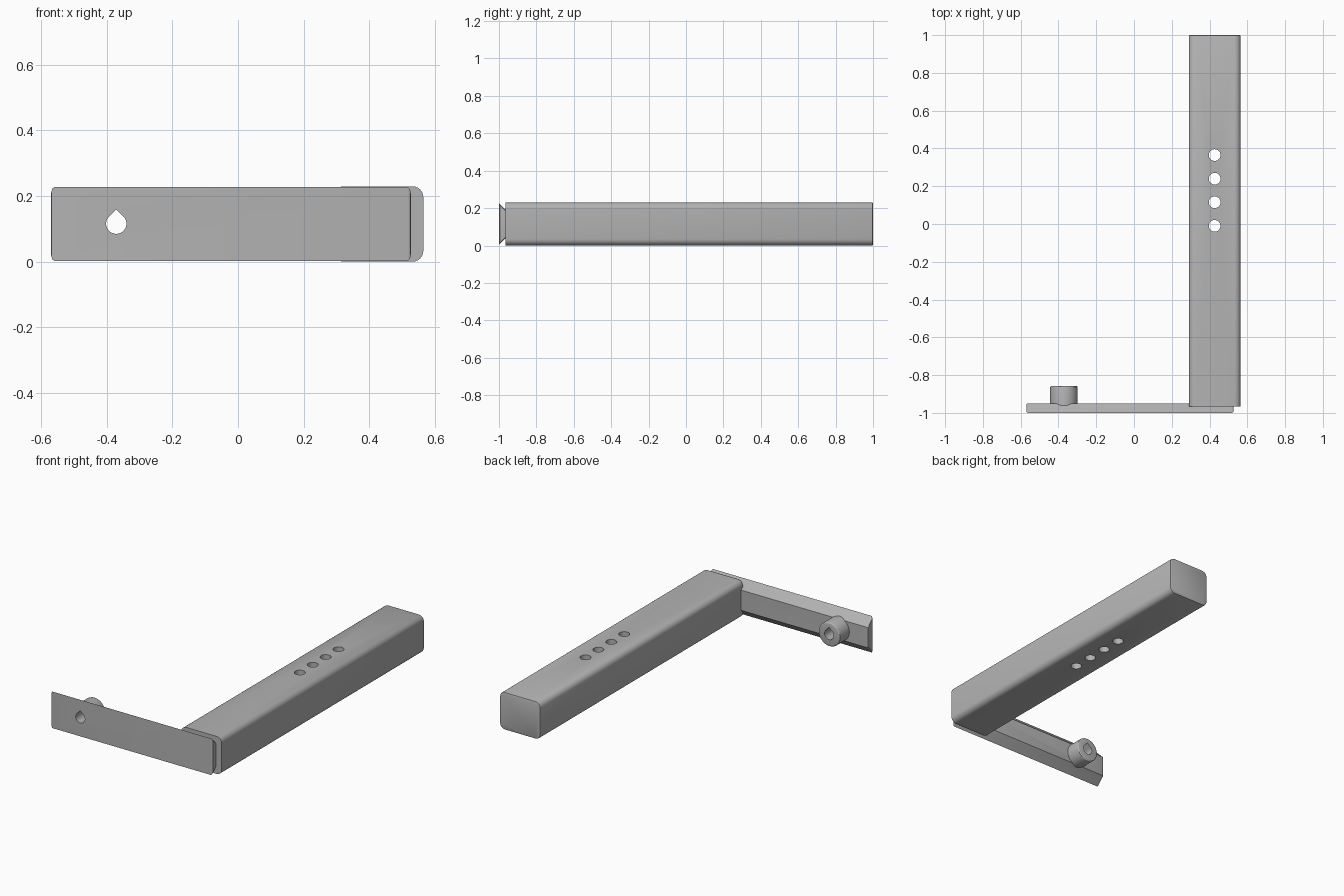
import bpy, bmesh, math
from mathutils import Vector

if "Cube" in bpy.data.objects:
    bpy.data.objects.remove(bpy.data.objects["Cube"])

grey = bpy.data.materials.new("plain grey")
grey.use_nodes = True
colour = (0.45, 0.45, 0.45, 1)
grey.diffuse_color = colour
grey.node_tree.nodes["Principled BSDF"].inputs["Base Color"].default_value = colour


def prism(name, points, depth, bevel_rule=None, width=0.01, segments=3):
    """Extrude a 3D outline along a vector and round the edges picked by a rule."""
    bm = bmesh.new()
    face = bm.faces.new([bm.verts.new(p) for p in points])
    new = bmesh.ops.extrude_face_region(bm, geom=[face], use_keep_orig=True)["geom"]
    moved = [v for v in new if isinstance(v, bmesh.types.BMVert)]
    bmesh.ops.translate(bm, verts=moved, vec=Vector(depth))
    bmesh.ops.recalc_face_normals(bm, faces=bm.faces)
    if bevel_rule:
        edges = [e for e in bm.edges if bevel_rule(*[v.co for v in e.verts])]
        bmesh.ops.bevel(bm, geom=edges, offset=width, segments=segments,
                        profile=0.5, affect='EDGES', clamp_overlap=True)
    mesh = bpy.data.meshes.new(name)
    bm.to_mesh(mesh)
    bm.free()
    mesh.materials.append(grey)
    obj = bpy.data.objects.new(name, mesh)
    bpy.context.collection.objects.link(obj)
    return obj


def arc(cx, cz, r, start, end, steps):
    angles = [math.radians(start + (end - start) * i / steps) for i in range(steps + 1)]
    return [(cx + r * math.cos(a), cz + r * math.sin(a)) for a in angles]


def cut(target, cutter):
    cutter.hide_render = True
    cutter.hide_viewport = True
    mod = target.modifiers.new("hole", 'BOOLEAN')
    mod.operation = 'DIFFERENCE'
    mod.solver = 'EXACT'
    mod.object = cutter


# Long rounded bar with a softened back end
x0, x1, top, r = 0.29, 0.565, 0.23, 0.034
outline = []
for cx, cz, start in ((x1 - r, top - r, 0), (x0 + r, top - r, 90),
                      (x0 + r, r, 180), (x1 - r, r, 270)):
    outline += arc(cx, cz, r, start, start + 90, 6)
bar = prism("bar", [(x, -0.965, z) for x, z in outline], (0, 1.965, 0),
            lambda a, b: min(a.y, b.y) > 0.9, 0.006, 2)

# Row of holes through the bar
for i in range(4):
    ring = arc(0.427, -0.01 + 0.125 * i, 0.031, 0, 360, 32)[:-1]
    cut(bar, prism(f"bar_hole_cutter_{i + 1}", [(x, y, -0.1) for x, y in ring], (0, 0, 0.5)))

# Dovetail plate with softened ends
section = [(-1, 0.003), (-1, 0.227), (-0.95, 0.177), (-0.95, 0.053)]
plate = prism("dovetail_plate", [(-0.57, y, z) for y, z in section], (1.097, 0, 0),
              lambda a, b: abs(a.x - b.x) < 0.01, 0.01)

# Round boss on the back of the plate
hx, hz = -0.371, 0.116
ring = arc(hx, hz, 0.073, 0, 360, 48)[:-1]
boss = prism("boss", [(x, -0.975, z) for x, z in ring], (0, 0.117, 0),
             lambda a, b: min(a.y, b.y) > -0.9, 0.008)

# Teardrop hole through plate and boss
drop = arc(hx, hz, 0.031, 135, 405, 30) + [(hx, hz + 0.031 * math.sqrt(2))]
drop_cutter = prism("teardrop_cutter", [(x, -1.1, z) for x, z in drop], (0, 0.4, 0))
cut(plate, drop_cutter)
cut(boss, drop_cutter)

# Smooth rounded faces and keep hard edges
for obj in (bar, plate, boss):
    bpy.ops.object.select_all(action='DESELECT')
    obj.select_set(True)
    bpy.context.view_layer.objects.active = obj
    for mod in list(obj.modifiers):
        bpy.ops.object.modifier_apply(modifier=mod.name)
    bpy.ops.object.shade_smooth_by_angle(angle=math.radians(30))
